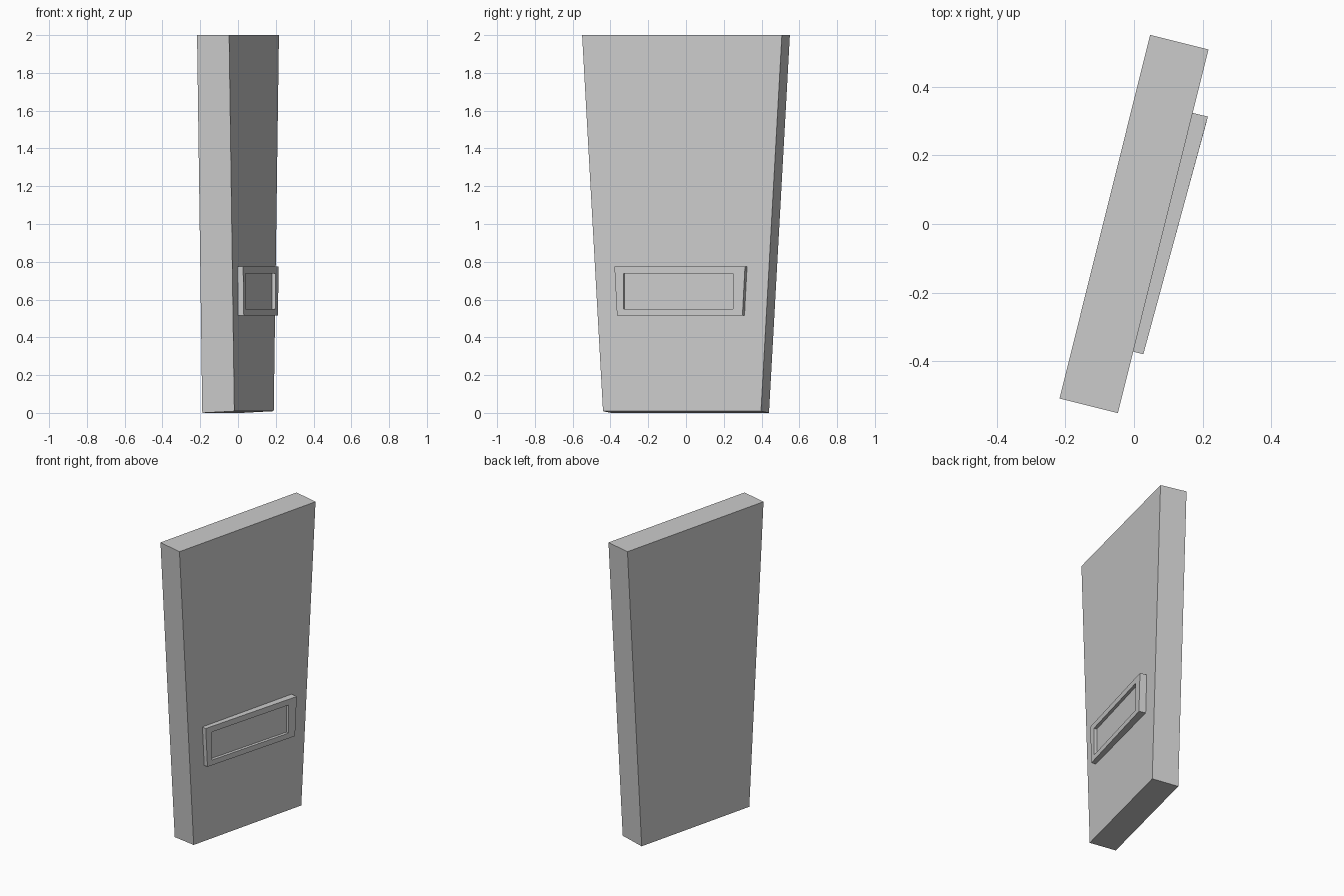
import bpy, bmesh
from math import radians

if "Cube" in bpy.data.objects:
    bpy.data.objects.remove(bpy.data.objects["Cube"])

TURN = radians(-14)  # whole model is turned about z


def loft(name, rings):
    """Skin a stack of 4-point rings (local: x = thickness, y = width) and cap both ends."""
    bm = bmesh.new()
    loops = [[bm.verts.new(p) for p in ring] for ring in rings]
    for a, b in zip(loops, loops[1:]):
        for i in range(4):
            j = (i + 1) % 4
            bm.faces.new((a[i], a[j], b[j], b[i]))
    bm.faces.new(loops[0])
    bm.faces.new(loops[-1])
    bmesh.ops.recalc_face_normals(bm, faces=bm.faces)
    mesh = bpy.data.meshes.new(name)
    bm.to_mesh(mesh)
    bm.free()
    ob = bpy.data.objects.new(name, mesh)
    ob.rotation_euler.z = TURN
    bpy.context.collection.objects.link(ob)
    return ob


def slab_ring(half_w, z_back, z_front, half_t=0.0875):
    return [(-half_t, -half_w, z_back), (half_t, -half_w, z_front),
            (half_t, half_w, z_front), (-half_t, half_w, z_back)]


def plate_ring(x_left, x_right, left, right, z0, z1, flare=0.0):
    """Upright ring; flare widens the upper edge."""
    return [(x_left, left, z0), (x_right, right, z0),
            (x_right, right + flare, z1), (x_left, left - flare, z1)]


# Tapered slab, wider at the top, underside slightly sloped
loft("slab", [slab_ring(0.431, 0.0, 0.009), slab_ring(0.545, 2.0, 2.0)])

# Wedge-shaped frame on the face with a shallow rectangular recess
loft("slot_frame", [
    plate_ring(0.087, 0.087, -0.347, 0.341, 0.515, 0.775, 0.014),
    plate_ring(0.118, 0.133, -0.347, 0.341, 0.515, 0.775, 0.014),
    plate_ring(0.119, 0.1317, -0.310, 0.290, 0.55, 0.737),
    plate_ring(0.099, 0.1125, -0.310, 0.290, 0.55, 0.737),
])
